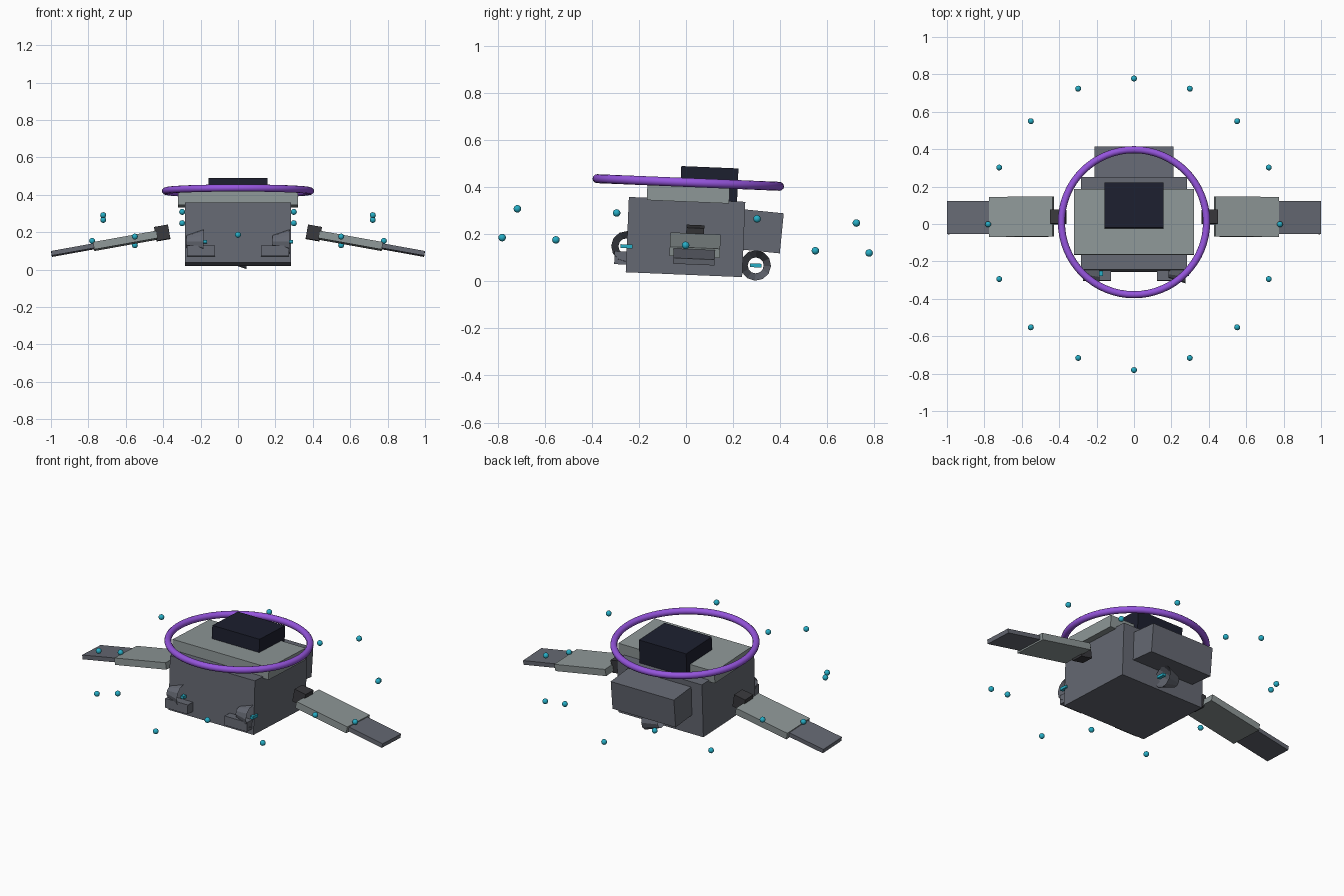
import bpy, bmesh
from math import radians, pi, sin, cos
from mathutils import Matrix, Vector

if "Cube" in bpy.data.objects:
    bpy.data.objects.remove(bpy.data.objects["Cube"])

# The whole craft is pitched slightly about its centre
PIVOT = Vector((0, 0, 0.19))
TILT = Matrix.Translation(PIVOT) @ Matrix.Rotation(radians(-2.4), 4, 'X') @ Matrix.Translation(-PIVOT)


def material(name, rgb):
    m = bpy.data.materials.new(name)
    m.diffuse_color = (*rgb, 1)
    m.use_nodes = True
    m.node_tree.nodes["Principled BSDF"].inputs["Base Color"].default_value = m.diffuse_color
    return m


HULL = material("hull_grey", (0.13, 0.14, 0.17))
PALE = material("pale_grey", (0.27, 0.31, 0.31))
DARK = material("dark_grey", (0.04, 0.04, 0.045))
NAVY = material("navy", (0.012, 0.014, 0.028))
PURPLE = material("purple", (0.30, 0.09, 0.72))
CYAN = material("cyan", (0.02, 0.42, 0.56))


def place(name, bm, mat, loc, rx=0, ry=0):
    bmesh.ops.recalc_face_normals(bm, faces=bm.faces)
    me = bpy.data.meshes.new(name)
    bm.to_mesh(me)
    bm.free()
    me.materials.append(mat)
    ob = bpy.data.objects.new(name, me)
    bpy.context.collection.objects.link(ob)
    ob.matrix_world = (TILT @ Matrix.Translation(loc) @ Matrix.Rotation(radians(ry), 4, 'Y')
                       @ Matrix.Rotation(radians(rx), 4, 'X'))
    return ob


def box(name, mat, loc, size, rx=0, ry=0):
    bm = bmesh.new()
    bmesh.ops.create_cube(bm, size=1)
    bmesh.ops.scale(bm, vec=size, verts=bm.verts)
    return place(name, bm, mat, loc, rx, ry)


def smooth(ob):
    for p in ob.data.polygons:
        p.use_smooth = True


# Main hull, roof slab, roof unit and rear pack
box("body", HULL, (0, -0.002, 0.188), (0.565, 0.495, 0.32))
box("roof_slab", PALE, (0, 0.002, 0.374), (0.64, 0.35, 0.072))
box("roof_unit", NAVY, (0, 0.089, 0.417), (0.314, 0.243, 0.143))
box("rear_pack", HULL, (0, 0.316, 0.226), (0.42, 0.18, 0.171), rx=-3.3)


# Open conical nozzles, all pointing to +x, each with a glowing bar
def nozzle(name, x, y, z):
    bm = bmesh.new()
    bmesh.ops.create_cone(bm, cap_ends=False, segments=12, radius1=0.034, radius2=0.065, depth=0.09)
    bmesh.ops.rotate(bm, matrix=Matrix.Rotation(pi / 2, 3, 'Y'), verts=bm.verts)
    place(name, bm, HULL, (x, y, z))
    box(name + "_glow", CYAN, (x + 0.053, y, z), (0.02, 0.05, 0.016))


nozzle("nozzle_left", -0.23, -0.251, 0.138)
nozzle("nozzle_right", 0.23, -0.251, 0.138)
nozzle("nozzle_rear", 0.0, 0.301, 0.080)

# Mirrored parts: front blocks and two-stage wings
for side, s in (("left", -1), ("right", 1)):
    box("front_block_" + side, HULL, (s * 0.197, -0.26, 0.088), (0.15, 0.08, 0.055))
    box("wing_hub_" + side, DARK, (s * 0.405, 0.038, 0.197), (0.075, 0.076, 0.076), ry=s * 10)
    box("wing_inner_" + side, PALE, (s * 0.602, 0.040, 0.155), (0.345, 0.214, 0.04), ry=s * 10.2)
    box("wing_outer_" + side, HULL, (s * 0.874, 0.038, 0.107), (0.25, 0.176, 0.025), ry=s * 10.2)

# Halo ring
bpy.ops.mesh.primitive_torus_add(major_radius=0.388, minor_radius=0.019,
                                 major_segments=64, minor_segments=12)
ring = bpy.context.object
ring.name = "halo_ring"
ring.data.materials.append(PURPLE)
ring.matrix_world = TILT @ Matrix.Translation((0, 0, 0.42))
smooth(ring)

# Circle of floating beads at alternating heights
for i in range(16):
    a = i * pi / 8
    bm = bmesh.new()
    bmesh.ops.create_uvsphere(bm, u_segments=12, v_segments=8, radius=0.016)
    smooth(place("bead_%02d" % i, bm, CYAN,
                 (0.78 * cos(a), 0.78 * sin(a), 0.278 if i % 2 else 0.153)))
